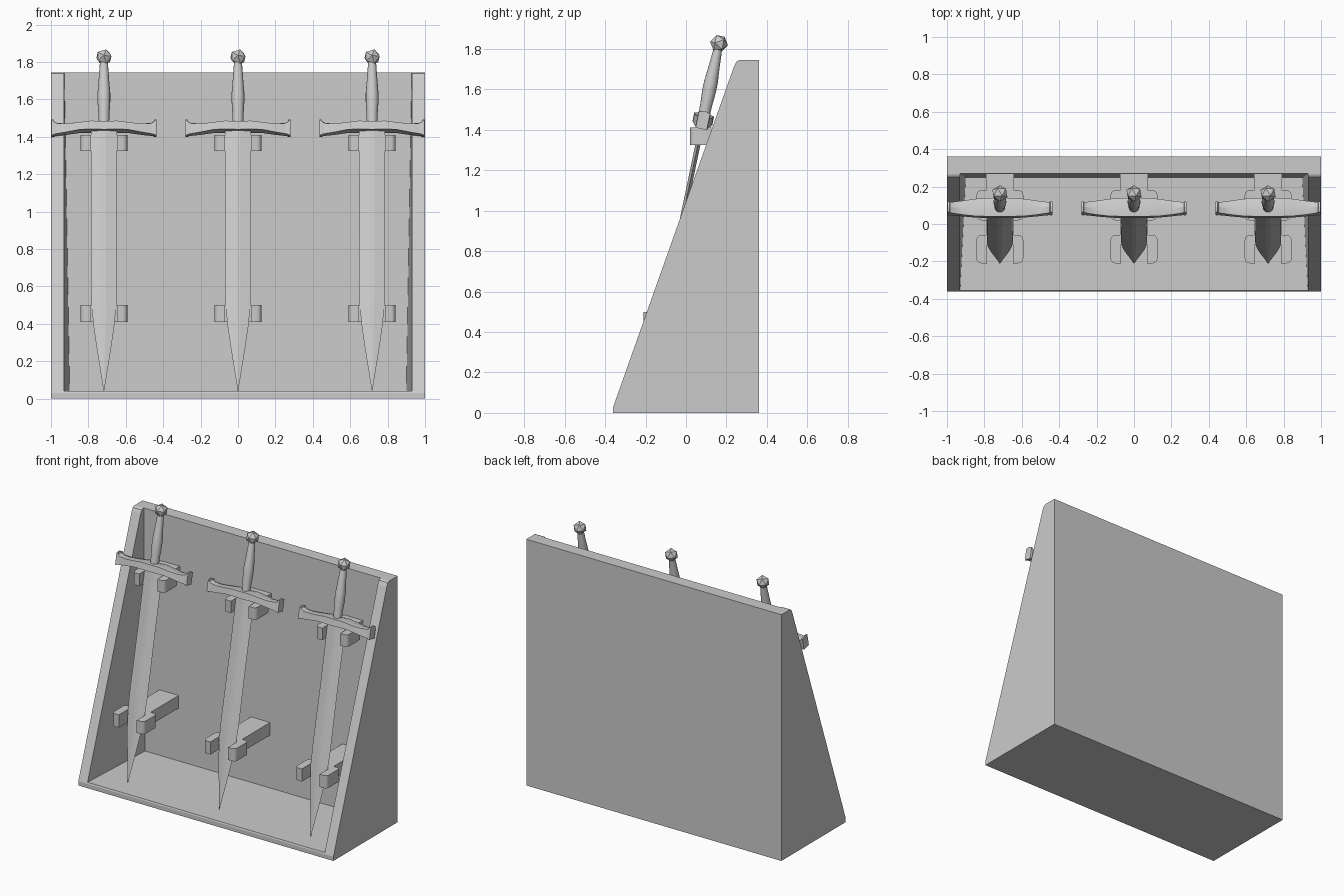
import bpy, bmesh
from math import radians, sin, cos, pi
from mathutils import Matrix

if "Cube" in bpy.data.objects:
    bpy.data.objects.remove(bpy.data.objects["Cube"], do_unlink=True)

grey = bpy.data.materials.new("plain_grey")
grey.use_nodes = True
grey.diffuse_color = (0.6, 0.6, 0.6, 1)
grey.node_tree.nodes["Principled BSDF"].inputs["Base Color"].default_value = (0.6, 0.6, 0.6, 1)


def add_object(name, bm):
    bmesh.ops.recalc_face_normals(bm, faces=bm.faces[:])
    mesh = bpy.data.meshes.new(name)
    bm.to_mesh(mesh)
    bm.free()
    mesh.materials.append(grey)
    obj = bpy.data.objects.new(name, mesh)
    bpy.context.collection.objects.link(obj)
    return obj


def loft(name, rings):
    """Skin a row of equal-sized rings and cap both ends."""
    bm = bmesh.new()
    rows = [[bm.verts.new(p) for p in ring] for ring in rings]
    for a, b in zip(rows, rows[1:]):
        for i in range(len(a)):
            j = (i + 1) % len(a)
            bm.faces.new((a[i], a[j], b[j], b[i]))
    bm.faces.new(rows[0])
    bm.faces.new(rows[-1])
    return add_object(name, bm)


def smooth(obj, angle):
    bpy.ops.object.select_all(action='DESELECT')
    obj.select_set(True)
    bpy.context.view_layer.objects.active = obj
    bpy.ops.object.shade_smooth_by_angle(angle=radians(angle))


# Display case: sloped block with a slightly drafted hollow
SLOPE = 0.355


def front_y(z):
    return -0.36 + SLOPE * (z - 0.03)


outline = [(-0.36, 0), (0.36, 0), (0.36, 1.745), (0.265, 1.745),
           (0.25, 1.738), (0.238, 1.715), (-0.36, 0.03)]
case = loft("display_case", [[(x, y, z) for y, z in outline] for x in (-1, 1)])

hollow = [(-0.6, 0.04), (0.245, 0.04), (0.272, 1.8), (-0.6, 1.8)]
cutter = loft("case_cutter", [[(side * (0.93 - 0.05 * (y - front_y(z))), y, z)
                               for y, z in hollow] for side in (-1, 1)])
cutter.hide_render = True
cut = case.modifiers.new("hollow", 'BOOLEAN')
cut.operation = 'DIFFERENCE'
cut.solver = 'EXACT'
cut.object = cutter
bpy.context.view_layer.objects.active = case
bpy.ops.object.modifier_apply(modifier=cut.name)
bpy.data.objects.remove(cutter, do_unlink=True)


# Forked bracket: two prongs on a stem that reaches the back panel
def bracket(name, front, back, wall, bottom, top):
    r, inner, outer = 0.025, 0.07, 0.125
    half = [(inner, back - 0.05), (inner, front)]
    for cx, cy, start in ((outer - r, front + r, -90), (outer - r, back - r, 0)):
        for k in range(5):
            a = radians(start + k * 22.5)
            half.append((cx + r * cos(a), cy + r * sin(a)))
    half += [(0.075, back), (0.075, wall)]
    shape = half + [(-x, y) for x, y in reversed(half)]
    obj = loft(name, [[(x, y, z) for x, y in shape] for z in (bottom, top)])
    smooth(obj, 30)
    return obj


brackets = [bracket("upper_bracket", 0.02, 0.18, 0.27, 1.325, 1.41),
            bracket("lower_bracket", -0.21, -0.06, 0.255, 0.41, 0.5)]

# Sword, modelled upright with its tip at the origin
# Blade: flattened six-sided section with a narrow centre ridge
blade_steps = [(0, 0.001), (0.12, 0.02), (0.24, 0.039), (0.36, 0.056), (0.47, 0.066),
               (0.58, 0.07), (1.0, 0.068), (1.43, 0.07)]
blade = loft("blade", [[(-w, 0, s), (-w * 0.17, -w * 0.18, s), (w * 0.17, -w * 0.18, s),
                        (w, 0, s), (w * 0.17, w * 0.18, s), (-w * 0.17, w * 0.18, s)]
                       for s, w in blade_steps])

# Crossguard: bowed bar with flared ends, mirrored from the centre
guard_half = [(0, 1.474, 1.42, 0.05), (0.07, 1.475, 1.422, 0.05), (0.13, 1.468, 1.42, 0.047),
              (0.2, 1.462, 1.408, 0.038), (0.25, 1.465, 1.401, 0.031),
              (0.266, 1.473, 1.398, 0.029), (0.27, 1.484, 1.394, 0.03), (0.28, 1.484, 1.394, 0.028)]
guard_steps = [(-x, t, b, d) for x, t, b, d in reversed(guard_half[1:])] + guard_half
guard = loft("crossguard", [[(x, -d, b), (x, d, b), (x, d, t - 0.008), (x, 0, t),
                             (x, -d, t - 0.008)] for x, t, b, d in guard_steps])
smooth(guard, 25)

# Grip: round handle swelling at the middle
grip_steps = [(1.46, 0.028), (1.52, 0.03), (1.58, 0.034), (1.63, 0.034), (1.7, 0.028), (1.8, 0.021)]
grip = loft("grip", [[(r * cos(i * pi / 8), r * sin(i * pi / 8), s) for i in range(16)]
                     for s, r in grip_steps])
smooth(grip, 40)

# Pommel: faceted ball
bm = bmesh.new()
bmesh.ops.create_icosphere(bm, subdivisions=1, radius=0.045,
                           matrix=Matrix.Translation((0, 0, 1.825)) @ Matrix.Rotation(pi / 2, 4, 'X'))
pommel = add_object("pommel", bm)

# Three swords leaning back, each on its own pair of brackets
lean = Matrix.Translation((0, -0.21, 0.04)) @ Matrix.Rotation(radians(-11.8), 4, 'X')
for label, x in (("right", -0.717), ("middle", 0), ("left", 0.717)):
    shift = Matrix.Translation((x, 0, 0))
    for part in [blade, guard, grip, pommel] + brackets:
        base = part.name.split(".")[0]
        obj = part if label == "middle" else part.copy()
        if obj is not part:
            obj.name = f"{label}_{base}"
            bpy.context.collection.objects.link(obj)
        obj.matrix_world = shift if part in brackets else shift @ lean
for part in [blade, guard, grip, pommel] + brackets:
    part.name = f"middle_{part.name}"
